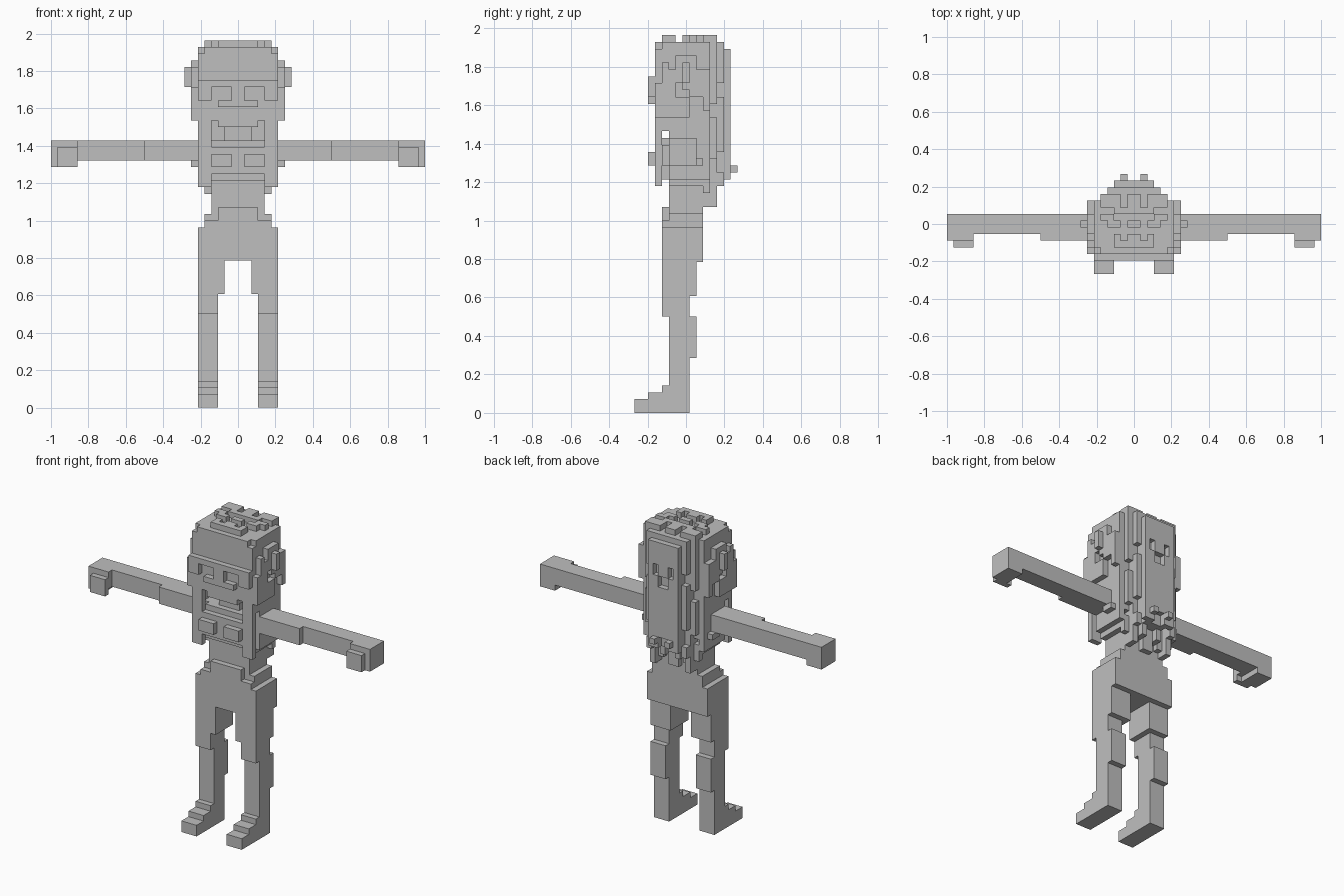
import bpy, bmesh, random
from mathutils import Vector

if "Cube" in bpy.data.objects:
    bpy.data.objects.remove(bpy.data.objects["Cube"])

U = 2 / 56            # block size
Y_MID = 7.5           # blocks run from y = 0 (front) to 15 (back)
rng = random.Random(4)

grey = bpy.data.materials.new("light grey")
grey.diffuse_color = (0.52, 0.52, 0.52, 1)
grey.use_nodes = True
grey.node_tree.nodes["Principled BSDF"].inputs["Base Color"].default_value = grey.diffuse_color


def cells(x0, x1, y0, y1, z0, z1, mirror=True):
    """Blocks inside a box; mirrored across x = 0."""
    out = set()
    for x in range(x0, x1):
        for y in range(y0, y1):
            for z in range(z0, z1):
                out.add((x, y, z))
                if mirror:
                    out.add((-1 - x, y, z))
    return out


def union(*boxes):
    return set().union(*(cells(*b) for b in boxes))


def build(name, blocks):
    """Skin a set of blocks with its exposed faces only."""
    bm = bmesh.new()
    verts = {}

    def vert(p):
        if p not in verts:
            verts[p] = bm.verts.new(((p[0]) * U, (p[1] - Y_MID) * U, p[2] * U))
        return verts[p]

    for c in sorted(blocks):
        for axis in range(3):
            for side in (0, 1):
                n = list(c)
                n[axis] += 1 if side else -1
                if tuple(n) in blocks:
                    continue
                a, b = (axis + 1) % 3, (axis + 2) % 3
                ring = []
                for da, db in ((0, 0), (1, 0), (1, 1), (0, 1)):
                    p = list(c)
                    p[axis] += side
                    p[a] += da
                    p[b] += db
                    ring.append(vert(tuple(p)))
                face = ring if side else ring[::-1]
                bm.faces.new(face)
    bmesh.ops.dissolve_limit(bm, angle_limit=0.01, verts=bm.verts, edges=bm.edges)
    bmesh.ops.triangulate(bm, faces=[f for f in bm.faces if len(f.verts) > 4])
    mesh = bpy.data.meshes.new(name)
    bm.to_mesh(mesh)
    bm.free()
    mesh.materials.append(grey)
    obj = bpy.data.objects.new(name, mesh)
    bpy.context.collection.objects.link(obj)


# Legs with stepped feet, calves and thighs
build("legs", union(
    (3, 6, 0, 8, 0, 2), (3, 6, 2, 8, 2, 3), (3, 6, 4, 8, 3, 4),
    (3, 6, 5, 8, 4, 14), (3, 6, 5, 9, 8, 14),
    (3, 6, 4, 8, 14, 17), (2, 6, 4, 9, 17, 22)))

# Hips, waist and chest
build("hips", union(
    (0, 6, 4, 10, 22, 27), (0, 5, 4, 10, 27, 28),
    (0, 5, 5, 10, 28, 29), (0, 3, 4, 5, 28, 30)))
build("torso", union(
    (0, 4, 5, 10, 28, 33), (0, 5, 5, 10, 33, 40), (0, 4, 4, 5, 34, 40),
    (0, 2, 5, 9, 40, 43)))
build("bust", union((1, 4, 2, 4, 36, 38), (0, 4, 3, 4, 35, 39)))

# Arms with hands and thumbs
build("arms", union(
    (5, 14, 5, 9, 37, 40), (14, 28, 6, 9, 37, 40),
    (24, 28, 5, 9, 37, 40), (25, 28, 5, 9, 36, 37), (24, 27, 4, 5, 36, 39)))

# Head tapering to the chin, with a raised brow band around the eyes
build("head", union(
    (0, 6, 3, 11, 45, 53), (0, 5, 3, 10, 43, 45), (0, 3, 3, 10, 42, 43)))
mask = union((0, 6, 2, 3, 45, 49)) - union((1, 4, 2, 3, 46, 48))
mask -= union((3, 6, 2, 3, 45, 46))
build("brow_band", mask)
build("ears", union((6, 8, 7, 8, 48, 51)))


# Hair: solid inner mass
def back_depth(x):
    """Outermost hair layer at the back for a column."""
    return 14 if x < 3 else 13 if x < 4 else 12 if x < 5 else 11


hair = union((0, 5, 4, 12, 53, 54), (0, 6, 4, 11, 52, 54), (0, 6, 3, 4, 52, 53),
             (0, 5, 3, 4, 53, 54), (0, 4, 12, 13, 50, 54))
for x in range(6):
    hair |= cells(x, x + 1, 9, back_depth(x) - 1, 34 + x // 2, 53)
hair |= union((5, 6, 5, 11, 34, 50))

# Locks framing the face and falling over the chest
hair |= union((4, 6, 3, 4, 33, 44), (5, 6, 3, 5, 41, 46), (6, 7, 3, 6, 43, 48))

# Strands standing out at the back
for x in range(6):
    y = back_depth(x) - 1
    top = 53
    while top > 36:
        length = rng.randint(3, 11)
        low = max(34, top - length)
        if rng.random() < 0.85:
            hair |= cells(x, x + 1, y, y + 1, low, top)
        top = low - rng.randint(0, 2)

# Strands on the sides
for y in range(3, 11):
    top = rng.choice((50, 51, 52))
    while top > 44:
        low = max(43, top - rng.randint(2, 6))
        if rng.random() < 0.8:
            hair |= cells(6, 7, y, y + 1, low, top)
        top = low - rng.randint(0, 2)

# Ragged tips reaching down the back
for x in range(5):
    hair |= cells(x, x + 1, 10, 12 if x % 2 else 11, 30 + (x * 2) % 3, 35)
hair |= union((1, 2, 13, 15, 35, 36), (5, 7, 8, 10, 36, 37), (3, 4, 11, 13, 33, 35))

# Tufts on the crown
for x in range(5):
    for y in range(4, 12):
        if x + abs(y - 7.5) < 7.6 and rng.random() < 0.55:
            hair |= cells(x, x + 1, y, y + 1, 54, 55)
build("hair", hair)
